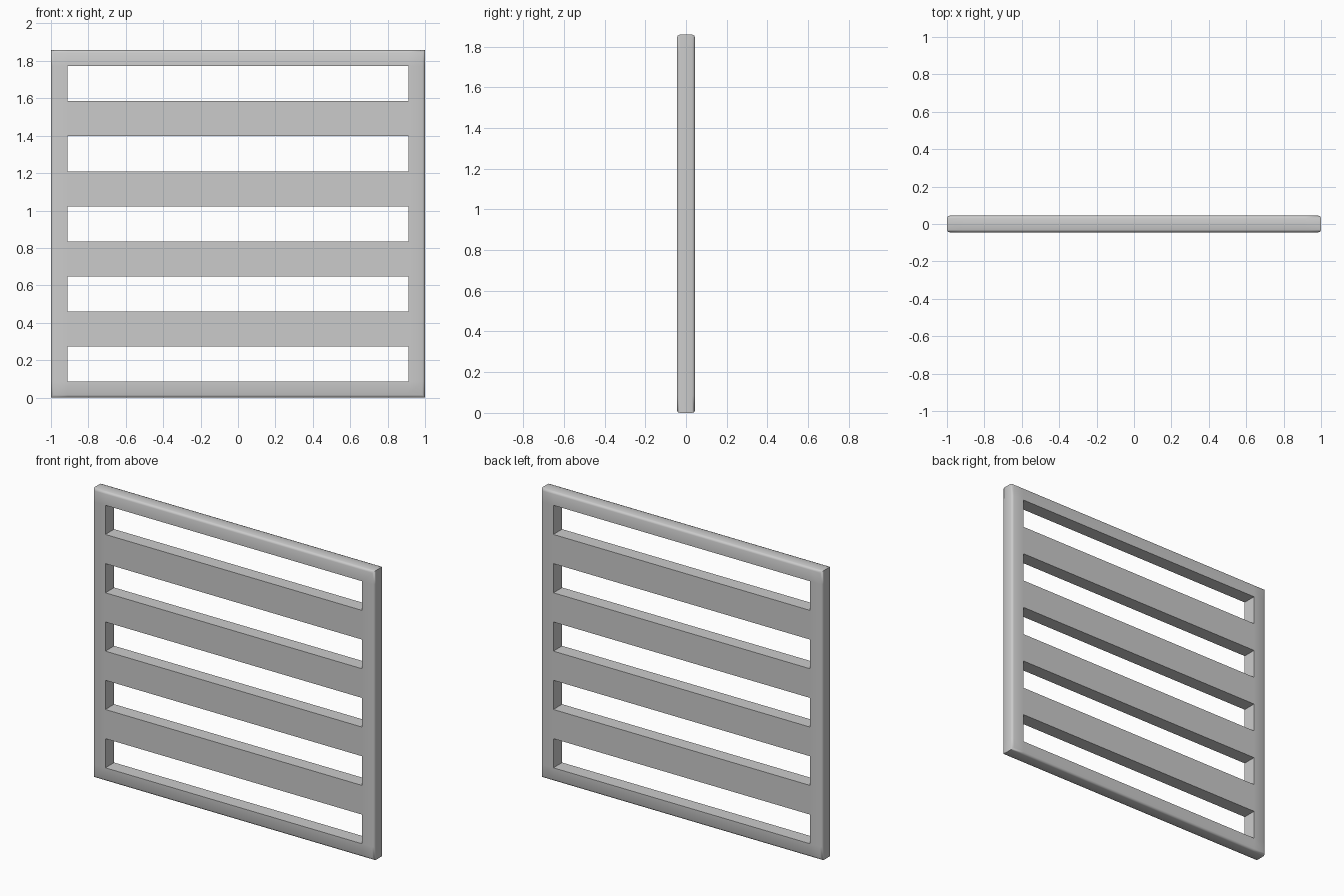
import bpy, bmesh, math

if "Cube" in bpy.data.objects:
    bpy.data.objects.remove(bpy.data.objects["Cube"])

W, H, D = 1.0, 1.858, 0.0445      # half width, height, half depth
INNER_X, Z0, Z1 = 0.911, 0.086, 1.772
BEVEL = 0.014

# grid lines: side rails, then alternating openings and slats
xs = [-W, -INNER_X, INNER_X, W]
zs = [0.0] + [Z0 + (Z1 - Z0) * i / 9 for i in range(10)] + [H]

bm = bmesh.new()
grid = [[bm.verts.new((x, -D, z)) for z in zs] for x in xs]
for i in range(3):
    for j in range(len(zs) - 1):
        if i == 1 and j % 2 == 1:   # opening
            continue
        bm.faces.new((grid[i][j], grid[i + 1][j],
                      grid[i + 1][j + 1], grid[i][j + 1]))

# give the panel thickness
ext = bmesh.ops.extrude_face_region(bm, geom=bm.faces[:])
moved = [g for g in ext["geom"] if isinstance(g, bmesh.types.BMVert)]
bmesh.ops.translate(bm, verts=moved, vec=(0, 2 * D, 0))
bmesh.ops.recalc_face_normals(bm, faces=bm.faces[:])


# soften the outer rim, front and back
def on_rim(e):
    a, b = (v.co for v in e.verts)
    if abs(a.y - b.y) > 1e-5:
        return False
    return (any(abs(a.x - x) < 1e-5 and abs(b.x - x) < 1e-5 for x in (-W, W)) or
            any(abs(a.z - z) < 1e-5 and abs(b.z - z) < 1e-5 for z in (0, H)))


bmesh.ops.bevel(bm, geom=[e for e in bm.edges if on_rim(e)], offset=BEVEL,
                segments=2, profile=0.5, affect='EDGES')
bmesh.ops.recalc_face_normals(bm, faces=bm.faces[:])

mesh = bpy.data.meshes.new("slatted_panel")
bm.to_mesh(mesh)
bm.free()
panel = bpy.data.objects.new("slatted_panel", mesh)
bpy.context.collection.objects.link(panel)
bpy.context.view_layer.objects.active = panel
panel.select_set(True)
bpy.ops.object.shade_smooth_by_angle(angle=math.radians(50))
